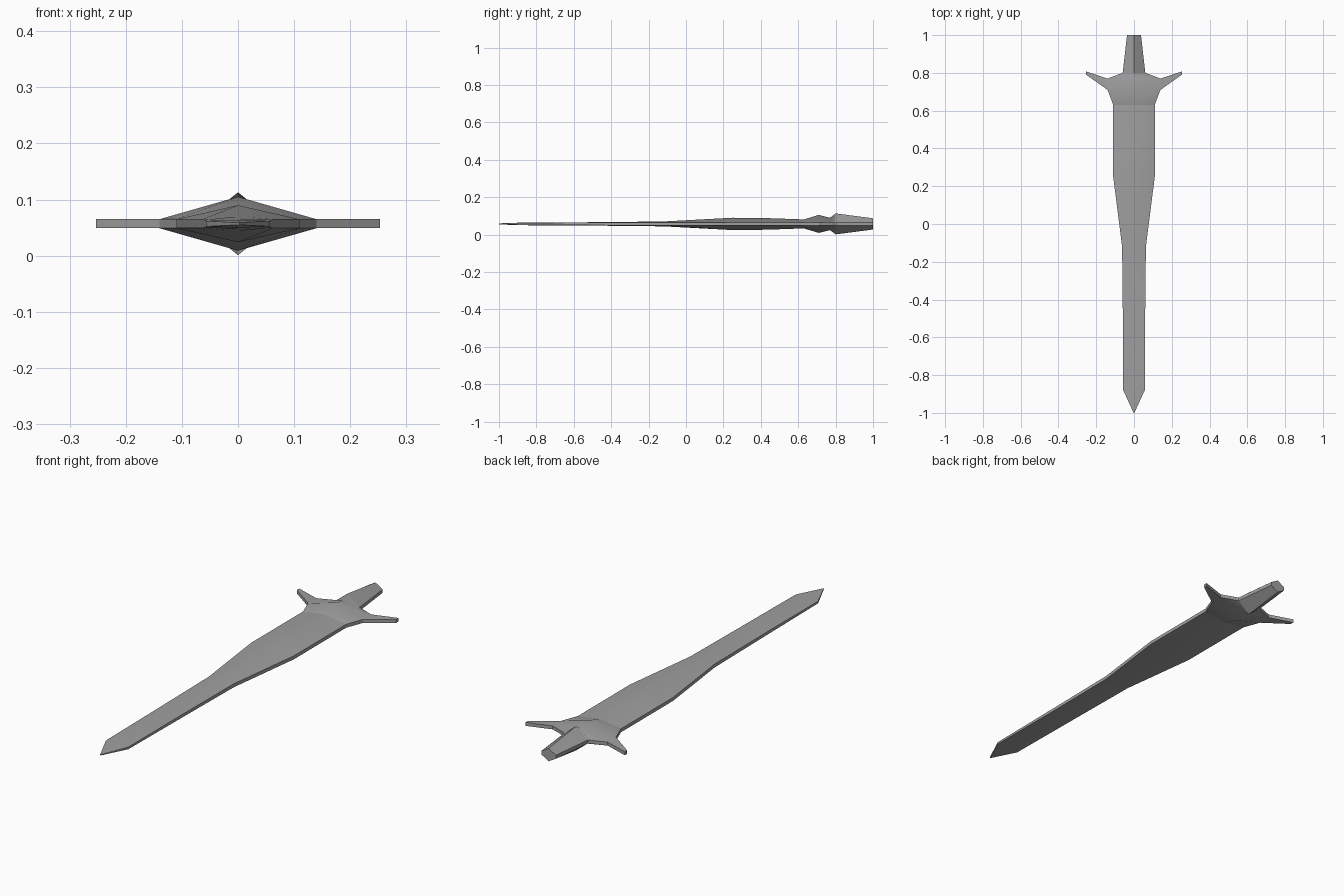
import bpy
import bmesh

cube = bpy.data.objects.get("Cube")
if cube:
    bpy.data.objects.remove(cube, do_unlink=True)

MID = 0.057  # height of the flat centre plane

steel = bpy.data.materials.new("grey_steel")
steel.use_nodes = True
steel.diffuse_color = (0.35, 0.35, 0.35, 1)
steel.node_tree.nodes["Principled BSDF"].inputs["Base Color"].default_value = (0.35, 0.35, 0.35, 1)


def loft(stations, cap_start=False, cap_end=False):
    """Skin diamond sections with blunt edges: (y, half width, edge half height, ridge half height)."""
    bm = bmesh.new()
    rings = []
    for y, w, e, h in stations:
        section = [(0, h), (w, e), (w, -e), (0, -h), (-w, -e), (-w, e)]
        rings.append([bm.verts.new((x, y, MID + z)) for x, z in section])
    for a, b in zip(rings, rings[1:]):
        for i in range(6):
            j = (i + 1) % 6
            bm.faces.new((a[i], a[j], b[j], b[i]))
    if cap_start:
        bm.faces.new(rings[0][::-1])
    if cap_end:
        bm.faces.new(rings[-1])
    return bm


def finish(bm, name):
    mesh = bpy.data.meshes.new(name)
    bm.to_mesh(mesh)
    bm.free()
    mesh.materials.append(steel)
    obj = bpy.data.objects.new(name, mesh)
    bpy.context.collection.objects.link(obj)
    bpy.ops.object.select_all(action="DESELECT")
    obj.select_set(True)
    bpy.context.view_layer.objects.active = obj
    bpy.ops.object.shade_smooth_by_angle(angle=0.5)


# Long blade, narrow at the point and swelling towards the guard
SHOULDER = (0.63, 0.11, 0.008, 0.024)
COLLAR = (0.80, 0.06, 0.008, 0.056)
blade = loft([
    (-1.0, 0.002, 0.002, 0.003),
    (-0.88, 0.057, 0.005, 0.007),
    (-0.5, 0.059, 0.007, 0.009),
    (-0.12, 0.063, 0.008, 0.013),
    (0.25, 0.11, 0.008, 0.033),
    (0.43, 0.11, 0.008, 0.031),
    SHOULDER], cap_start=True)
finish(blade, "blade")

# Raised guard, with an arm drawn out of each side
guard = loft([
    SHOULDER,
    (0.71, 0.14, 0.008, 0.048),
    (0.77, 0.14, 0.008, 0.033),
    COLLAR])
guard.faces.ensure_lookup_table()
sides = [f for f in guard.faces
         if all(abs(v.co.x) > 0.13 for v in f.verts)]
arms = bmesh.ops.extrude_discrete_faces(guard, faces=sides)["faces"]
for face in arms:
    for v in face.verts:
        v.co.x = 0.253 if v.co.x > 0 else -0.253
        v.co.y = 0.79 if v.co.y < 0.74 else 0.807
finish(guard, "guard")

# Tapered diamond handle
handle = loft([COLLAR, (1.0, 0.037, 0.008, 0.03)], cap_end=True)
finish(handle, "handle")
